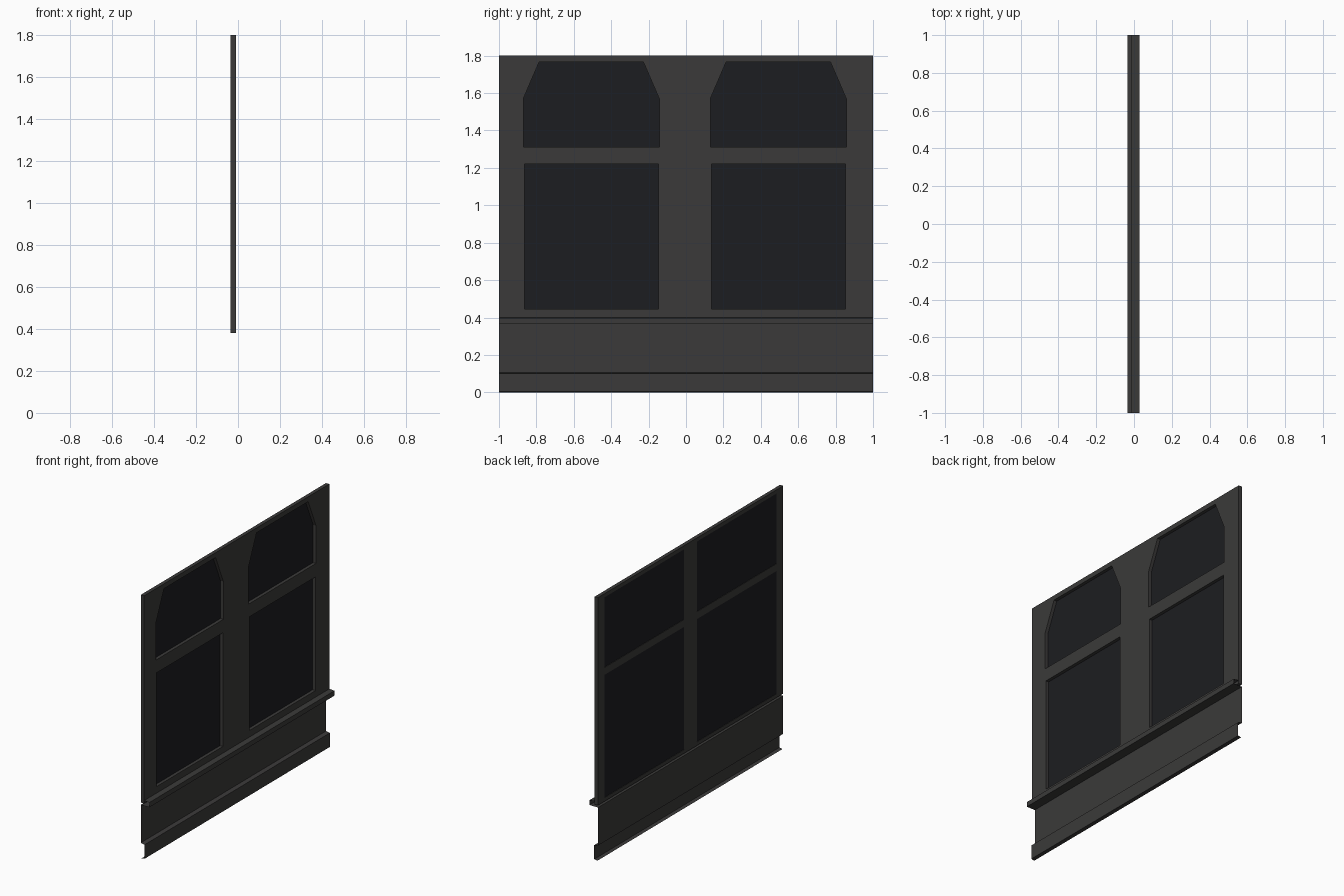
import bpy, bmesh

if "Cube" in bpy.data.objects:
    bpy.data.objects.remove(bpy.data.objects["Cube"])

FRONT, PANE, BACK = -0.01, -0.032, -0.035


def material(name, color):
    m = bpy.data.materials.new(name)
    m.diffuse_color = color
    m.use_nodes = True
    m.node_tree.nodes["Principled BSDF"].inputs["Base Color"].default_value = m.diffuse_color
    return m


wall_mat = material("dark_grey", (0.043, 0.042, 0.041, 1))
glass_mat = material("dark_glass", (0.012, 0.0125, 0.015, 1))


def finish(bm, name, mat):
    me = bpy.data.meshes.new(name)
    bm.to_mesh(me)
    bm.free()
    me.materials.append(mat)
    ob = bpy.data.objects.new(name, me)
    bpy.context.collection.objects.link(ob)
    return ob


def rect(y0, y1, z0, z1):
    return [(y0, z0), (y1, z0), (y1, z1), (y0, z1)]


def ring_sheet(name, x, outer, inner):
    # flat sheet facing along x with one opening
    bm = bmesh.new()
    edges = []
    for loop in (outer, inner):
        vs = [bm.verts.new((x, y, z)) for y, z in loop]
        edges += [bm.edges.new((vs[i], vs[(i + 1) % len(vs)])) for i in range(len(vs))]
    bmesh.ops.triangle_fill(bm, edges=edges, use_beauty=True, normal=(1, 0, 0))
    finish(bm, name, wall_mat)


def tube(name, x0, x1, loop):
    # open band joining the front and back of an outline
    bm = bmesh.new()
    a = [bm.verts.new((x0, y, z)) for y, z in loop]
    b = [bm.verts.new((x1, y, z)) for y, z in loop]
    for i in range(len(loop)):
        j = (i + 1) % len(loop)
        bm.faces.new((a[i], a[j], b[j], b[i]))
    finish(bm, name, wall_mat)


def flat(name, x, loop, mat):
    bm = bmesh.new()
    bm.faces.new([bm.verts.new((x, y, z)) for y, z in loop])
    finish(bm, name, mat)


def window(name, c, z0, z1, opening):
    outer = rect(c - 0.5, c + 0.5, z0, z1)
    ring_sheet(name + "_front_frame", FRONT, outer, opening)
    tube(name + "_reveal", FRONT, PANE, opening)
    # rectangular pane behind the opening and frame at the rear
    rear = rect(c - 0.43, c + 0.43, z0 + 0.025, z1 - 0.025)
    flat(name + "_pane", PANE, rear, glass_mat)
    ring_sheet(name + "_back_frame", BACK, outer, rear)
    tube(name + "_pane_edge", PANE, BACK, rear)


for side, c in (("left", -0.5), ("right", 0.5)):
    window("lower_" + side, c, 0.38, 1.27, rect(c - 0.364, c + 0.352, 0.445, 1.222))
    window("upper_" + side, c, 1.27, 1.8,
           [(c - 0.37, 1.312), (c + 0.357, 1.312), (c + 0.357, 1.57),
            (c + 0.272, 1.767), (c - 0.285, 1.767), (c - 0.37, 1.57)])

# outer edge of the whole window wall
tube("wall_edge", FRONT, BACK, rect(-1, 1, 0.38, 1.8))

# sill, lower panel and skirting: one open-ended profile
profile = [(FRONT, 0.40), (0.03, 0.398), (0.03, 0.365), (BACK, 0.365),
           (BACK, 0.105), (-0.006, 0.10), (-0.006, 0.004), (-0.03, 0.0)]
bm = bmesh.new()
ends = [[bm.verts.new((x, y, z)) for x, z in profile] for y in (-1, 1)]
for i in range(len(profile) - 1):
    bm.faces.new((ends[0][i], ends[0][i + 1], ends[1][i + 1], ends[1][i]))
finish(bm, "sill_and_skirting", wall_mat)
